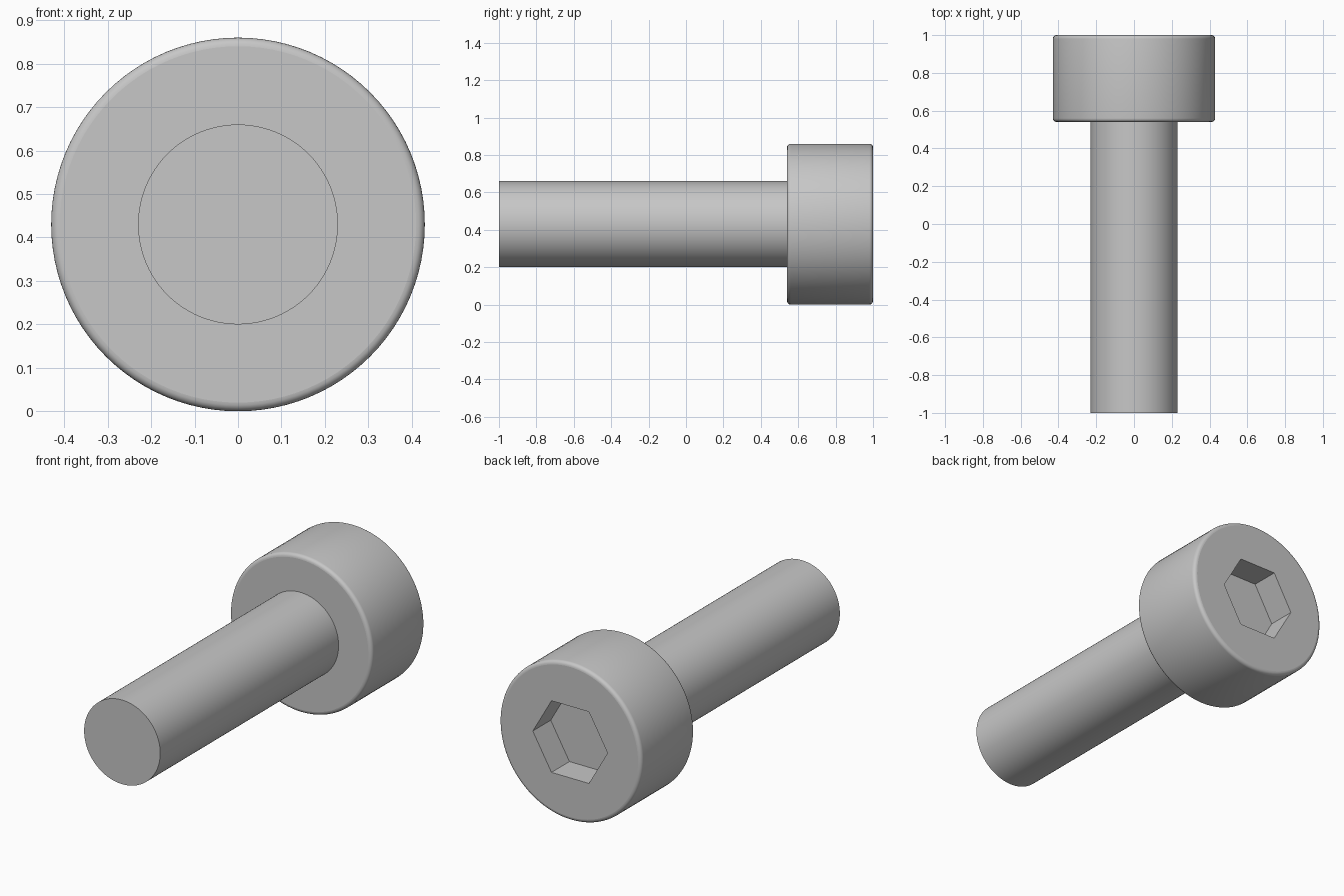
import bpy
import bmesh
from math import sin, cos, pi

old = bpy.data.objects.get("Cube")
if old:
    bpy.data.objects.remove(old, do_unlink=True)

SIDES = 96
SHAFT_R, HEAD_R = 0.23, 0.43
FRONT, SHOULDER, BACK = -1.0, 0.54, 1.0
FILLET, STEPS = 0.02, 5
SOCKET_R, SOCKET_DEPTH = 0.226, 0.155

steel = bpy.data.materials.new("steel_grey")
steel.use_nodes = True
grey = (0.57, 0.57, 0.57, 1.0)
steel.diffuse_color = grey
steel.node_tree.nodes["Principled BSDF"].inputs["Base Color"].default_value = grey


def revolve(name, profile, sides):
    """Closed solid turned about the y axis from (radius, y) points."""
    bm = bmesh.new()
    rings = []
    for r, y in profile:
        angles = [2 * pi * i / sides for i in range(sides)]
        rings.append([bm.verts.new((r * cos(a), y, HEAD_R + r * sin(a))) for a in angles])
    for a, b in zip(rings, rings[1:]):
        for i in range(sides):
            j = (i + 1) % sides
            bm.faces.new((a[i], a[j], b[j], b[i]))
    bm.faces.new(rings[0])
    bm.faces.new(rings[-1])
    bmesh.ops.recalc_face_normals(bm, faces=bm.faces)
    mesh = bpy.data.meshes.new(name)
    bm.to_mesh(mesh)
    bm.free()
    mesh.materials.append(steel)
    obj = bpy.data.objects.new(name, mesh)
    bpy.context.collection.objects.link(obj)
    return obj


# Shaft and head in one turned profile, with rounded head rims
turns = [pi / 2 * i / STEPS for i in range(STEPS + 1)]
inner = HEAD_R - FILLET
profile = [(SHAFT_R, FRONT), (SHAFT_R, SHOULDER)]
profile += [(inner + FILLET * sin(t), SHOULDER + FILLET - FILLET * cos(t)) for t in turns]
profile += [(inner + FILLET * cos(t), BACK - FILLET + FILLET * sin(t)) for t in turns]
screw = revolve("socket_head_screw", profile, SIDES)

# Hexagonal socket cut into the back of the head
cutter = revolve("socket_cutter", [(SOCKET_R, BACK - SOCKET_DEPTH), (SOCKET_R, BACK + 0.1)], 6)
cutter.hide_render = True
cut = screw.modifiers.new("hex_socket", 'BOOLEAN')
cut.operation = 'DIFFERENCE'
cut.solver = 'EXACT'
cut.object = cutter

bpy.ops.object.select_all(action='DESELECT')
screw.select_set(True)
bpy.context.view_layer.objects.active = screw
bpy.ops.object.modifier_apply(modifier=cut.name)
bpy.data.objects.remove(cutter, do_unlink=True)

# Smooth round walls, flat end faces
bpy.ops.object.shade_smooth_by_angle(angle=pi / 6)
for face in screw.data.polygons:
    if abs(face.normal.y) > 0.999:
        face.use_smooth = False
